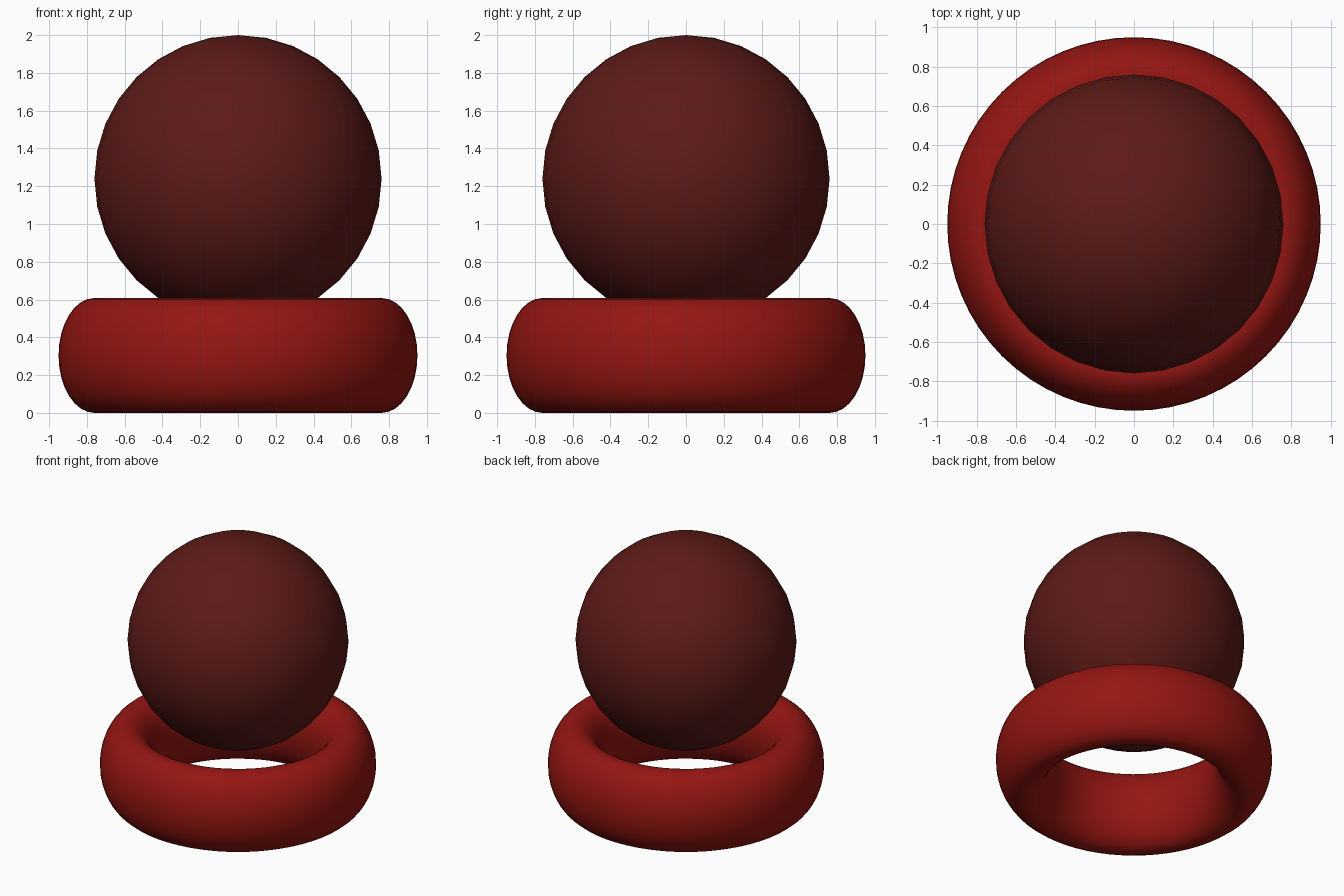
import bpy

if "Cube" in bpy.data.objects:
    bpy.data.objects.remove(bpy.data.objects["Cube"])


def finish(name, scale, color):
    obj = bpy.context.object
    obj.name = name
    obj.scale = scale
    bpy.ops.object.transform_apply(location=False, rotation=False, scale=True)
    bpy.ops.object.shade_smooth()
    mat = bpy.data.materials.new(name + "_material")
    mat.diffuse_color = (*color, 1)
    mat.use_nodes = True
    mat.node_tree.nodes["Principled BSDF"].inputs["Base Color"].default_value = mat.diffuse_color
    obj.data.materials.append(mat)


# Ring stand: torus stretched upwards
bpy.ops.mesh.primitive_torus_add(major_segments=64, minor_segments=32,
                                 major_radius=0.76, minor_radius=0.19,
                                 location=(0, 0, 0.304))
finish("ring_stand", (1, 1, 1.6), (0.30, 0.008, 0.006))

# Ball resting above the ring
bpy.ops.mesh.primitive_uv_sphere_add(segments=32, ring_count=16, radius=0.76,
                                     location=(0, 0, 1.24))
finish("ball", (1, 1, 1), (0.11, 0.011, 0.009))
